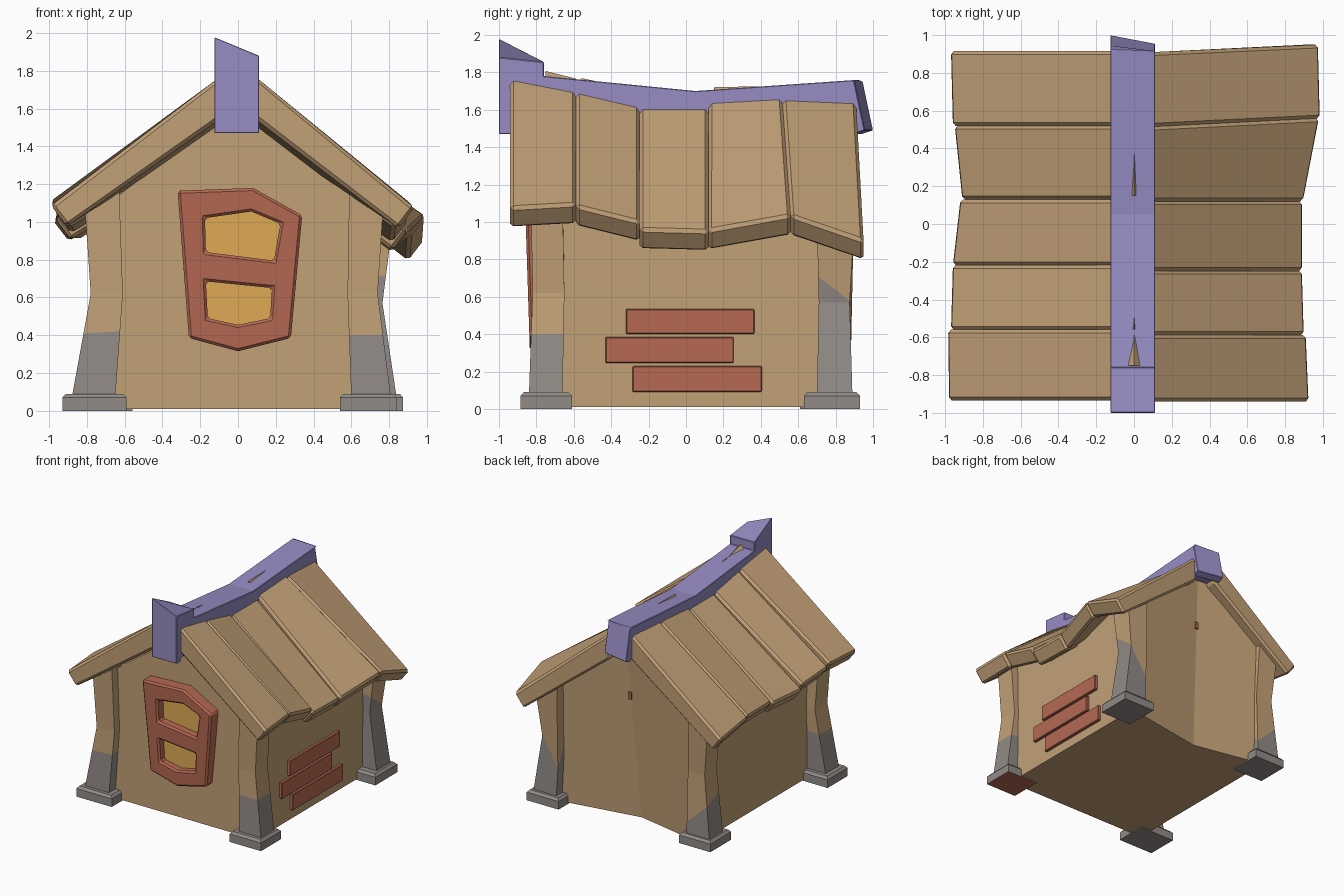
import bpy, bmesh
from mathutils import Vector

if "Cube" in bpy.data.objects:
    bpy.data.objects.remove(bpy.data.objects["Cube"])


def mat(name, rgb):
    m = bpy.data.materials.new(name)
    m.diffuse_color = (*rgb, 1)
    m.use_nodes = True
    m.node_tree.nodes["Principled BSDF"].inputs["Base Color"].default_value = m.diffuse_color
    return m


WOOD = mat("tan wood", (0.54, 0.355, 0.185))
PURPLE = mat("purple", (0.31, 0.265, 0.55))
RED = mat("brick red", (0.47, 0.142, 0.086))
AMBER = mat("amber glass", (0.74, 0.40, 0.09))
GREY = mat("stone grey", (0.29, 0.26, 0.245))


def finish(name, bm, mats, bevel=0.0):
    bmesh.ops.recalc_face_normals(bm, faces=bm.faces)
    me = bpy.data.meshes.new(name)
    bm.to_mesh(me)
    bm.free()
    ob = bpy.data.objects.new(name, me)
    bpy.context.collection.objects.link(ob)
    for m in mats:
        me.materials.append(m)
    if bevel:
        md = ob.modifiers.new("bevel", 'BEVEL')
        md.width, md.segments = bevel, 1
        md.limit_method, md.angle_limit = 'ANGLE', 0.6
    return ob


def loft(name, rings, mats, bevel=0.0, rule=None):
    """Skin a list of equal-length vertex rings and cap both ends."""
    bm = bmesh.new()
    vs = [[bm.verts.new(p) for p in r] for r in rings]
    n = len(vs[0])
    for k in range(len(vs) - 1):
        for i in range(n):
            j = (i + 1) % n
            f = bm.faces.new((vs[k][i], vs[k][j], vs[k + 1][j], vs[k + 1][i]))
            if rule:
                f.material_index = rule(k)
    bm.faces.new(vs[0])
    f = bm.faces.new(vs[-1])
    if rule:
        f.material_index = rule(len(vs) - 2)
    return finish(name, bm, mats, bevel)


def ring(z, x0, x1, y0, y1, i=0.0):
    return [Vector(p) for p in ((x0 + i, y0 + i, z), (x1 - i, y0 + i, z),
                                (x1 - i, y1 - i, z), (x0 + i, y1 - i, z))]


def box(name, lo, hi, m, bevel=0.0):
    (x0, y0, z0), (x1, y1, z1) = lo, hi
    return loft(name, [ring(z, x0, x1, y0, y1) for z in (z0, z1)], [m], bevel)


# gabled wall body, back wall creased inward along its middle
def gable(y, eave, apex):
    return [(-0.70, y, 0.01), (0, y, 0.01), (0.70, y, 0.01), (0.70, y, eave), (0, y, apex), (-0.70, y, eave)]


bm = bmesh.new()
F = [bm.verts.new(p) for p in gable(-0.75, 1.09, 1.62)]
B = [bm.verts.new(p) for p in gable(0.82, 1.045, 1.57)]
B[1].co = (-0.06, 0.69, 0.01)
bm.faces.new(F)
bm.faces.new((B[0], B[1], B[4], B[5]))
bm.faces.new((B[1], B[2], B[3], B[4]))
for i in range(6):
    j = (i + 1) % 6
    bm.faces.new((F[i], F[j], B[j], B[i]))
finish("walls", bm, [WOOD])

# corner posts: (z, x0, x1, y0, y1) at foot, knee and head; stone up to a slanted line
posts = {
    "front_left": ([(0.07, -0.88, -0.65, -0.84, -0.66), (0.62, -0.78, -0.61, -0.82, -0.65),
                    (0, -0.81, -0.63, -0.83, -0.66)], 1.65, (0.41, 0.42, 0.43, 0.41)),
    "front_right": ([(0.07, 0.60, 0.81, -0.84, -0.66), (0.62, 0.58, 0.74, -0.82, -0.65),
                     (0, 0.59, 0.77, -0.83, -0.66)], 1.65, (0.40, 0.40, 0.40, 0.42)),
    "back_left": ([(0.07, -0.83, -0.61, 0.68, 0.865), (0.62, -0.77, -0.61, 0.68, 0.845),
                   (0, -0.81, -0.63, 0.69, 0.865)], 1.60, (0.42, 0.42, 0.18, 0.36)),
    "back_right": ([(0.07, 0.62, 0.84, 0.70, 0.89), (0.57, 0.60, 0.765, 0.71, 0.875),
                    (0, 0.61, 0.82, 0.70, 0.90)], 1.59, (0.55, 0.55, 0.53, 0.53)),
}
for key, (secs, top, cut) in posts.items():
    a, b, c = [ring(*s) for s in secs]
    for p in c:
        p.z = top - 0.72 * abs(p.x)
    if key == "back_right":   # stone climbs past the knee on this post
        mid = [p.copy() for p in b]
        b = [p.lerp(q, t) for p, q, t in zip(b, c, (0.3, 0.32, 0.02, 0.02))]
        mid[3], b[3] = a[3].lerp(mid[3], 0.45), a[3].lerp(mid[3], 0.5)
        stone = 2
    else:
        mid = [p.lerp(q, (h - p.z) / (q.z - p.z)) for p, q, h in zip(a, b, cut)]
        stone = 1
    loft(key + "_post", [a, mid, b, c], [GREY, WOOD], 0, lambda k, s=stone: 0 if k < s else 1)

# stone footings under the posts, one with a red underside
for key, foot in (("front_left", (-0.93, -0.59, -0.885, -0.61)), ("front_right", (0.54, 0.84, -0.885, -0.61)),
                  ("back_left", (-0.86, -0.56, 0.61, 0.895)), ("back_right", (0.57, 0.875, 0.63, 0.93))):
    ob = loft(key + "_footing", [ring(0, *foot), ring(0.07, *foot), ring(0.09, *foot, 0.018)], [GREY, RED])
    if key == "front_right":
        for f in ob.data.polygons:
            f.material_index = 1 if f.normal.z < -0.9 else 0

# roof planks: y0, y1, eave x at each end, eave z at each end, ridge z at each end
right = [(-0.94, -0.588, 0.935, 0.92, 1.075, 1.095, 1.76, 1.69),
         (-0.588, -0.248, 0.91, 0.90, 1.085, 1.0, 1.69, 1.61),
         (-0.248, 0.12, 0.90, 0.90, 0.96, 0.95, 1.605, 1.605),
         (0.12, 0.56, 0.905, 0.99, 0.955, 1.035, 1.635, 1.655),
         (0.56, 0.95, 0.995, 0.985, 1.035, 0.90, 1.65, 1.635)]
left = [(-0.935, -0.56, 0.99, 0.995, 1.085, 1.11, 1.76, 1.705),
        (-0.56, -0.218, 0.98, 0.97, 1.08, 1.05, 1.695, 1.635),
        (-0.218, 0.13, 0.97, 0.93, 1.015, 1.015, 1.625, 1.625),
        (0.13, 0.52, 0.92, 0.96, 1.025, 1.055, 1.635, 1.665),
        (0.52, 0.915, 0.97, 0.98, 1.055, 1.005, 1.665, 1.695)]
for side, s, planks in (("right", 1, right), ("left", -1, left)):
    for n, (y0, y1, x0, x1, z0, z1, r0, r1) in enumerate(planks):
        if s > 0 and n >= 3:     # the two rear right planks fan out towards the eave
            yi0, yi1 = ((0.12, 0.515), (0.515, 0.91))[n - 3]
        else:
            yi0, yi1 = y0, y1
        rings = []
        for yr, ye, x, z, r in ((yi0, y0, x0, z0, r0), (yi1, y1, x1, z1, r1)):
            rings.append([(s * 0.09, yr, r + 0.015), (s * x, ye, z),
                          (s * (x - 0.085), ye, z - 0.11), (s * 0.09, yr, r - 0.21)])
        loft(f"{side}_roof_plank_{n + 1}", rings, [WOOD], 0.018)

# sagging ridge beam with raised front block and drooping back end
prof = [(-1, 1.47), (-1, 1.93), (-0.76, 1.855), (-0.76, 1.78), (0.05, 1.70), (0.92, 1.76),
        (0.945, 1.75), (1, 1.49), (0.94, 1.47), (0.90, 1.50), (0.05, 1.49), (-0.93, 1.50), (-0.94, 1.47)]
rings = []
for x, lift in ((-0.125, 0.05), (0.112, -0.05)):
    rings.append([(x, y - (0.045 if y > 0.93 and x > 0 else 0),
                   z + (lift if z > 1.9 else 0)) for y, z in prof])
loft("ridge_beam", rings, [PURPLE], 0.008)

# splinters of roof wood breaking through the beam top
for n, (y0, y1, w, z0, z1, h) in enumerate(((-0.75, -0.585, 0.045, 1.777, 1.765, 0.03),
                                             (-0.56, -0.47, 0.016, 1.757, 1.75, 0.012),
                                             (0.15, 0.38, 0.02, 1.708, 1.725, 0.012))):
    loft(f"ridge_splinter_{n + 1}", [
        [(-w, y0, z0 - 0.01), (w, y0, z0 - 0.01), (0, y0, z0 + h)],
        [(-0.002, y1, z1 - 0.01), (0.002, y1, z1 - 0.01), (0, y1, z1)]], [WOOD])

# window frame with two openings, leaning slightly forward at the top
loops = [[(-0.32, 1.165), (0.08, 1.18), (0.34, 1.035), (0.28, 0.385), (0.0, 0.315), (-0.26, 0.385)],
         [(-0.175, 1.02), (0.07, 1.055), (0.225, 0.99), (0.19, 0.795), (-0.17, 0.84)],
         [(-0.17, 0.685), (0.18, 0.65), (0.17, 0.49), (0.0, 0.455), (-0.16, 0.49)]]
bm = bmesh.new()
for pts in loops:
    vs = [bm.verts.new((x, -0.825 - 0.032 * z, z)) for x, z in pts]
    for i in range(len(vs)):
        bm.edges.new((vs[i - 1], vs[i]))
bmesh.ops.triangle_fill(bm, use_beauty=True, edges=bm.edges[:], normal=(0, -1, 0))
ext = bmesh.ops.extrude_face_region(bm, geom=bm.faces[:], use_keep_orig=True)
for v in ext["geom"]:
    if isinstance(v, bmesh.types.BMVert):
        v.co.y = -0.74
finish("window_frame", bm, [RED], 0.014)

# glass panes set back in the openings
box("upper_pane", (-0.21, -0.775, 0.77), (0.25, -0.768, 1.08), AMBER)
box("lower_pane", (-0.20, -0.775, 0.44), (0.21, -0.768, 0.70), AMBER)

# brick courses on the right wall
for n, (y0, y1, z0, z1) in enumerate(((-0.32, 0.365, 0.40, 0.535), (-0.43, 0.255, 0.245, 0.385),
                                      (-0.285, 0.405, 0.09, 0.23))):
    box(f"wall_brick_{n + 1}", (0.68, y0, z0), (0.725, y1, z1), RED, 0.005)

# small red chip on the back wall
box("back_wall_chip", (-0.03, 0.765, 1.06), (0.0, 0.795, 1.12), RED)
